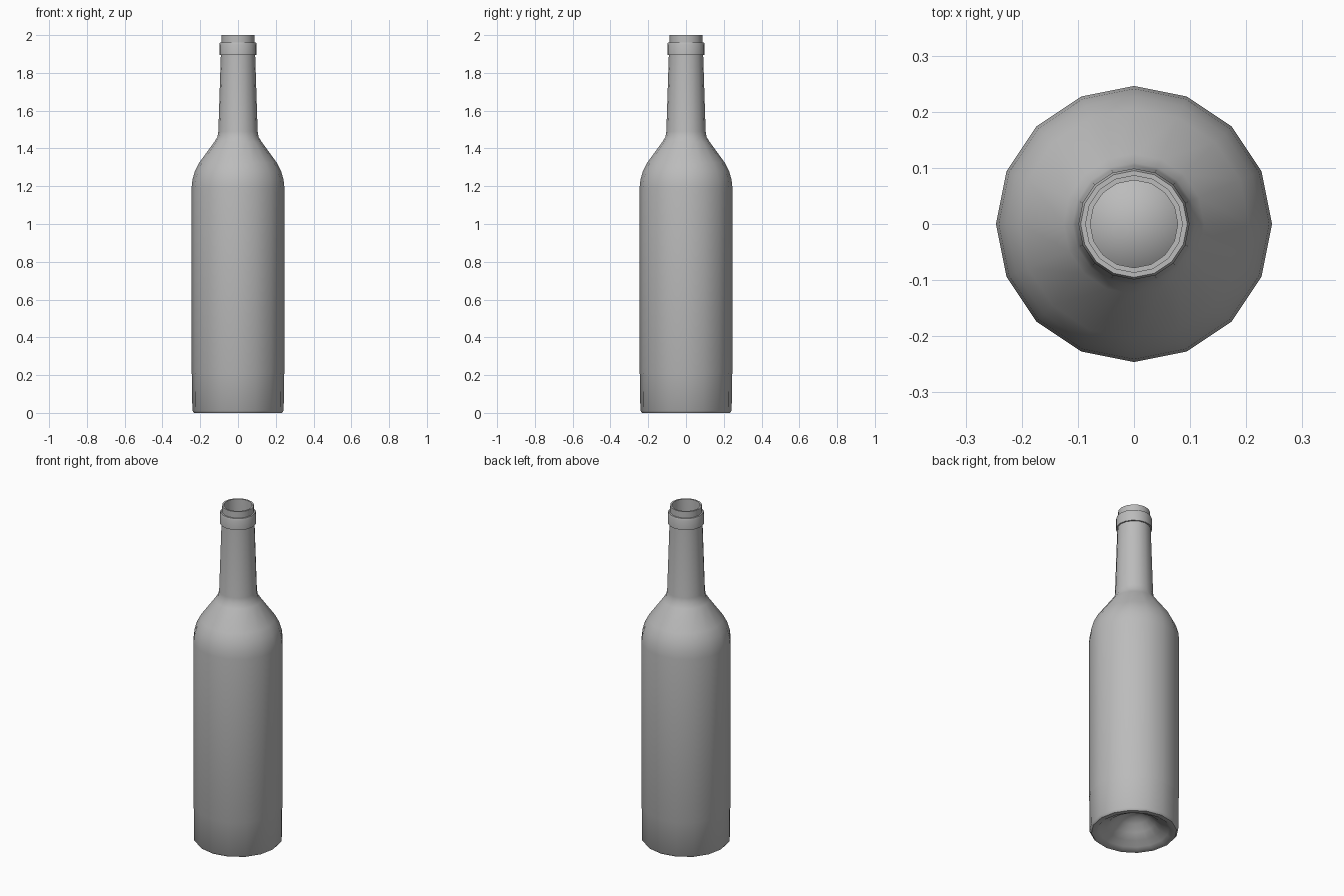
import bpy
import math

cube = bpy.data.objects.get("Cube")
if cube:
    bpy.data.objects.remove(cube, do_unlink=True)

SIDES = 16

glass = bpy.data.materials.new("grey_glass")
glass.use_nodes = True
GREY = (0.5, 0.5, 0.5, 1)
glass.diffuse_color = GREY
glass.node_tree.nodes["Principled BSDF"].inputs["Base Color"].default_value = GREY


def lathe(name, profile):
    """Spin (radius, height) points round z; both ends meet the axis."""
    verts, faces, rings = [], [], []
    for r, z in profile:
        count = SIDES if r > 0 else 1
        rings.append([len(verts) + i for i in range(count)])
        for i in range(count):
            a = math.tau * i / SIDES
            verts.append((r * math.cos(a), r * math.sin(a), z))
    for low, high in zip(rings, rings[1:]):
        for i in range(SIDES):
            j = (i + 1) % SIDES
            if len(low) == 1:
                faces.append((low[0], high[j], high[i]))
            elif len(high) == 1:
                faces.append((low[i], low[j], high[0]))
            else:
                faces.append((low[i], low[j], high[j], high[i]))
    mesh = bpy.data.meshes.new(name)
    mesh.from_pydata(verts, [], faces)
    mesh.materials.append(glass)
    obj = bpy.data.objects.new(name, mesh)
    bpy.context.collection.objects.link(obj)
    return obj


# Hollow under the base, out to the standing rim
punt = [(0, 0.12), (0.04, 0.114), (0.08, 0.094), (0.115, 0.06),
        (0.15, 0.03), (0.19, 0.012), (0.205, 0.0)]
# Outside wall: body, shoulder, neck
body = [(0.232, 0.0), (0.242, 0.012), (0.243, 0.2), (0.246, 0.21), (0.246, 1.19),
        (0.241, 1.235), (0.228, 1.28), (0.205, 1.325), (0.125, 1.435),
        (0.109, 1.46), (0.104, 1.49), (0.091, 1.895)]
# Collar and lip
mouth = [(0.099, 1.895), (0.099, 1.95), (0.095, 1.962), (0.087, 1.962),
         (0.087, 2.0), (0.078, 2.0)]
# Inside wall, back down to the raised floor
inside = [(0.078, 1.88), (0.09, 1.47), (0.19, 1.325), (0.23, 1.19),
          (0.23, 0.05), (0.19, 0.03), (0.15, 0.046), (0.115, 0.076),
          (0.08, 0.11), (0.04, 0.13), (0, 0.136)]

bottle = lathe("bottle", punt + body + mouth + inside)

bpy.ops.object.select_all(action="DESELECT")
bottle.select_set(True)
bpy.context.view_layer.objects.active = bottle
bpy.ops.object.shade_smooth_by_angle(angle=math.radians(40))
